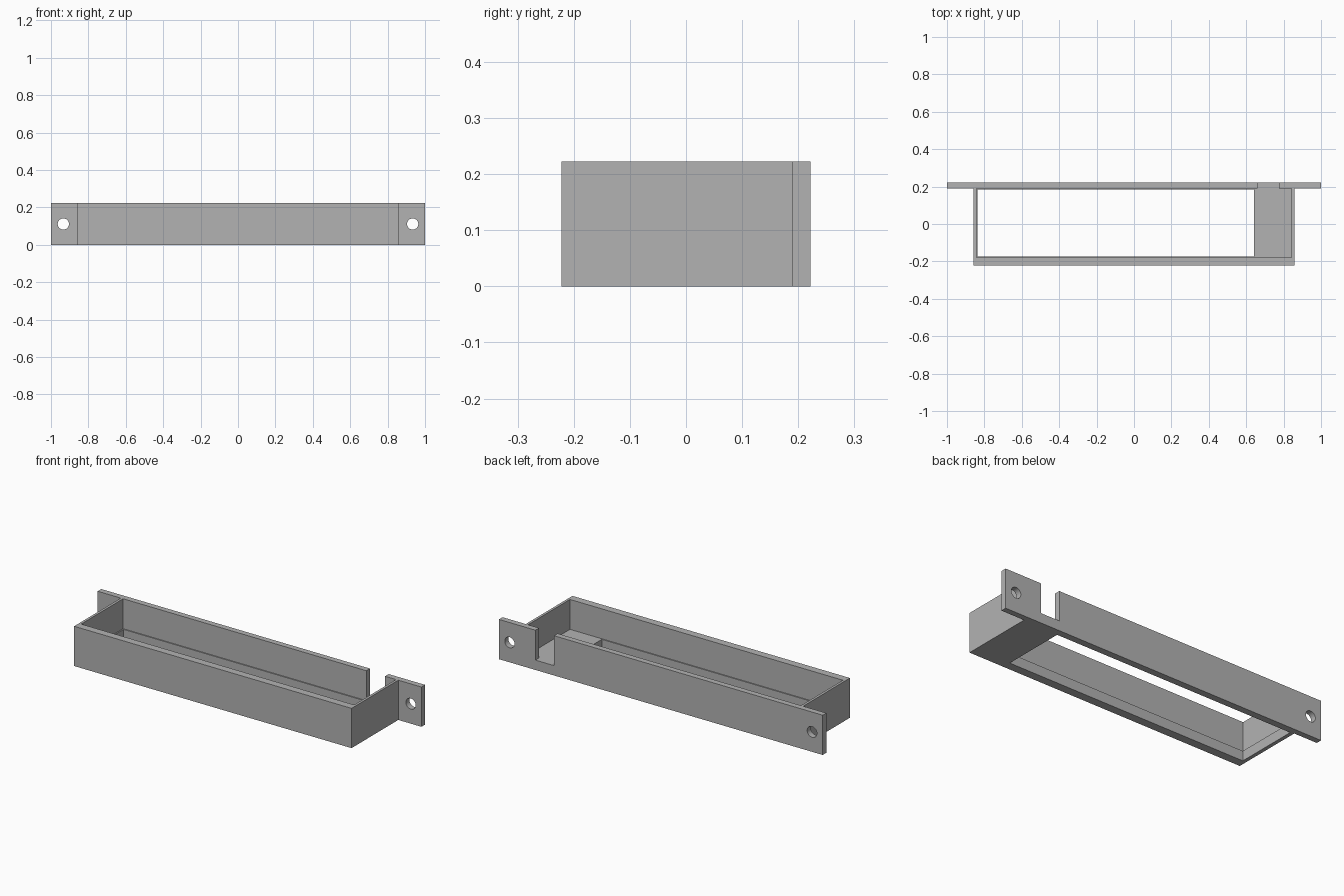
import bpy

if "Cube" in bpy.data.objects:
    bpy.data.objects.remove(bpy.data.objects["Cube"], do_unlink=True)

grey = bpy.data.materials.new("plain grey")
grey.use_nodes = True
colour = (0.45, 0.45, 0.45, 1)
grey.diffuse_color = colour
grey.node_tree.nodes["Principled BSDF"].inputs["Base Color"].default_value = colour

HEIGHT = 0.222
FLOOR = 0.055
BACK = 0.222
PLATE_FRONT = 0.19
SIDE = 0.857


def box(name, x, y, z):
    """Box from three (low, high) ranges."""
    bpy.ops.mesh.primitive_cube_add(size=1, location=[sum(r) / 2 for r in (x, y, z)])
    ob = bpy.context.object
    ob.name = name
    ob.scale = [r[1] - r[0] for r in (x, y, z)]
    bpy.ops.object.transform_apply(location=True, rotation=True, scale=True)
    ob.data.materials.append(grey)
    return ob


def boolean(target, other, operation):
    """Apply a boolean and remove the helper."""
    mod = target.modifiers.new(operation, "BOOLEAN")
    mod.operation = operation
    mod.solver = "EXACT"
    mod.object = other
    other.hide_render = True
    bpy.context.view_layer.objects.active = target
    bpy.ops.object.modifier_apply(modifier=mod.name)
    bpy.data.objects.remove(other, do_unlink=True)


# Tray body joined to the wide mounting plate at the back
tray = box("mounting_tray", (-SIDE, SIDE), (-BACK, 0.2), (0, HEIGHT))
plate = box("mounting_plate", (-1, 1), (PLATE_FRONT, BACK), (0, HEIGHT))
boolean(tray, plate, "UNION")

# Main pocket, leaving a thin lip around the base and a small floor on the left
pocket = box("pocket_cutter", (-0.843, 0.843), (-0.18, PLATE_FRONT), (FLOOR, 0.4))
boolean(tray, pocket, "DIFFERENCE")

# Opening through the base
opening = box("opening_cutter", (-0.836, 0.642), (-0.174, 0.184), (-0.1, 0.1))
boolean(tray, opening, "DIFFERENCE")

# Cable notch in the back plate
notch = box("notch_cutter", (0.66, 0.775), (0.15, 0.3), (FLOOR, 0.4))
boolean(tray, notch, "DIFFERENCE")

# Screw holes through both ears
for side in (-1, 1):
    bpy.ops.mesh.primitive_cylinder_add(
        vertices=32, radius=0.03, depth=0.2,
        location=(side * 0.934, 0.206, HEIGHT / 2), rotation=(1.5708, 0, 0))
    boolean(tray, bpy.context.object, "DIFFERENCE")

# Every face shares the one material
while len(tray.data.materials) > 1:
    tray.data.materials.pop()
for face in tray.data.polygons:
    face.material_index = 0

# Rounded holes, crisp edges elsewhere
bpy.ops.object.select_all(action="DESELECT")
tray.select_set(True)
bpy.context.view_layer.objects.active = tray
bpy.ops.object.shade_smooth_by_angle(angle=0.5)
